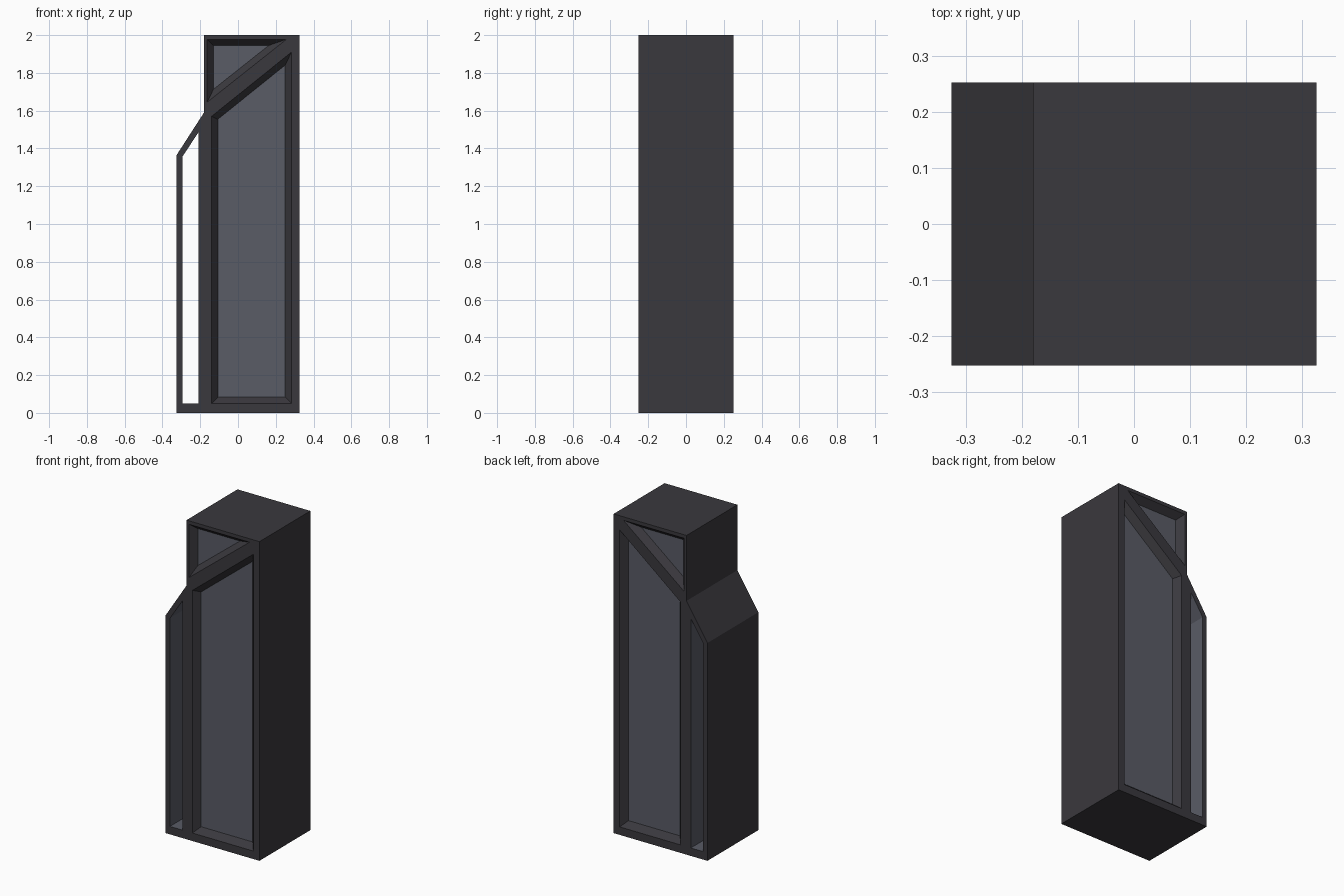
import bpy, bmesh
from mathutils import Vector

if "Cube" in bpy.data.objects:
    bpy.data.objects.remove(bpy.data.objects["Cube"])

HALF = 0.252      # half depth of the cabinet
RECESS = 0.04     # how far the panes sit back
INSET = 0.033     # width of the chamfer round each pane


def material(name, rgba):
    m = bpy.data.materials.new(name)
    m.diffuse_color = rgba
    m.use_nodes = True
    m.node_tree.nodes["Principled BSDF"].inputs["Base Color"].default_value = m.diffuse_color
    return m


FRAME = material("charcoal_frame", (0.042, 0.040, 0.047, 1))
GLASS = material("smoked_glass", (0.100, 0.106, 0.132, 0.92))

# Profiles in (x, z), counter-clockwise seen from the front
OUTER = [(-0.325, 0), (0.325, 0), (0.325, 2), (-0.18, 2), (-0.18, 1.59), (-0.325, 1.365)]
SLOT = [(-0.295, 0.05), (-0.21, 0.05), (-0.21, 1.485), (-0.295, 1.355)]
MAIN = [(-0.14, 0.05), (0.283, 0.05), (0.283, 1.91), (-0.14, 1.57)]
UPPER = [(-0.163, 1.645), (0.257, 1.978), (-0.163, 1.978)]


def inset(poly, d):
    """Shrink a convex counter-clockwise polygon by distance d."""
    pts = [Vector(p) for p in poly]
    out = []
    for i, p in enumerate(pts):
        e1 = (p - pts[i - 1]).normalized()
        e2 = (pts[(i + 1) % len(pts)] - p).normalized()
        n1, n2 = Vector((-e1.y, e1.x)), Vector((-e2.y, e2.x))
        out.append(tuple(p + (n1 + n2) * d / (1 + n1.dot(n2))))
    return out


def ring(bm, poly, y):
    return [bm.verts.new((x, y, z)) for x, z in poly]


def band(bm, a, b, flip=False):
    """Join two matching loops with quads."""
    n = len(a)
    for i in range(n):
        j = (i + 1) % n
        q = [a[i], a[j], b[j], b[i]]
        bm.faces.new(q[::-1] if flip else q)


def finish(name, bm, mat):
    me = bpy.data.meshes.new(name)
    bm.to_mesh(me)
    bm.free()
    me.materials.append(mat)
    ob = bpy.data.objects.new(name, me)
    bpy.context.collection.objects.link(ob)


# Cabinet frame: pierced front and back, outer walls, chamfered recesses
bm = bmesh.new()
outer_loops = []
for side in (-1, 1):
    y = side * HALF
    loops = [ring(bm, p, y) for p in (OUTER, SLOT, MAIN, UPPER)]
    edges = [bm.edges.new((l[i - 1], l[i])) for l in loops for i in range(len(l))]
    res = bmesh.ops.triangle_fill(bm, use_beauty=True, use_dissolve=False,
                                  edges=edges, normal=(0, side, 0))
    for f in res["geom"]:
        if isinstance(f, bmesh.types.BMFace):
            f.normal_update()
            if f.normal.y * side < 0:
                f.normal_flip()
    for poly, loop in ((MAIN, loops[2]), (UPPER, loops[3])):
        inner = ring(bm, inset(poly, INSET), y - side * RECESS)
        band(bm, loop, inner, flip=side > 0)
    outer_loops.append(loops[0])
band(bm, outer_loops[0], outer_loops[1], flip=True)
finish("cabinet_frame", bm, FRAME)

# Lining of the open slot
bm = bmesh.new()
band(bm, ring(bm, SLOT, -HALF), ring(bm, SLOT, HALF))
finish("slot_lining", bm, GLASS)

# Panes, front and back
for name, poly in (("main_pane", MAIN), ("upper_pane", UPPER)):
    bm = bmesh.new()
    for side in (-1, 1):
        r = ring(bm, inset(poly, INSET), side * (HALF - RECESS))
        bm.faces.new(r if side < 0 else r[::-1])
    finish(name, bm, GLASS)
